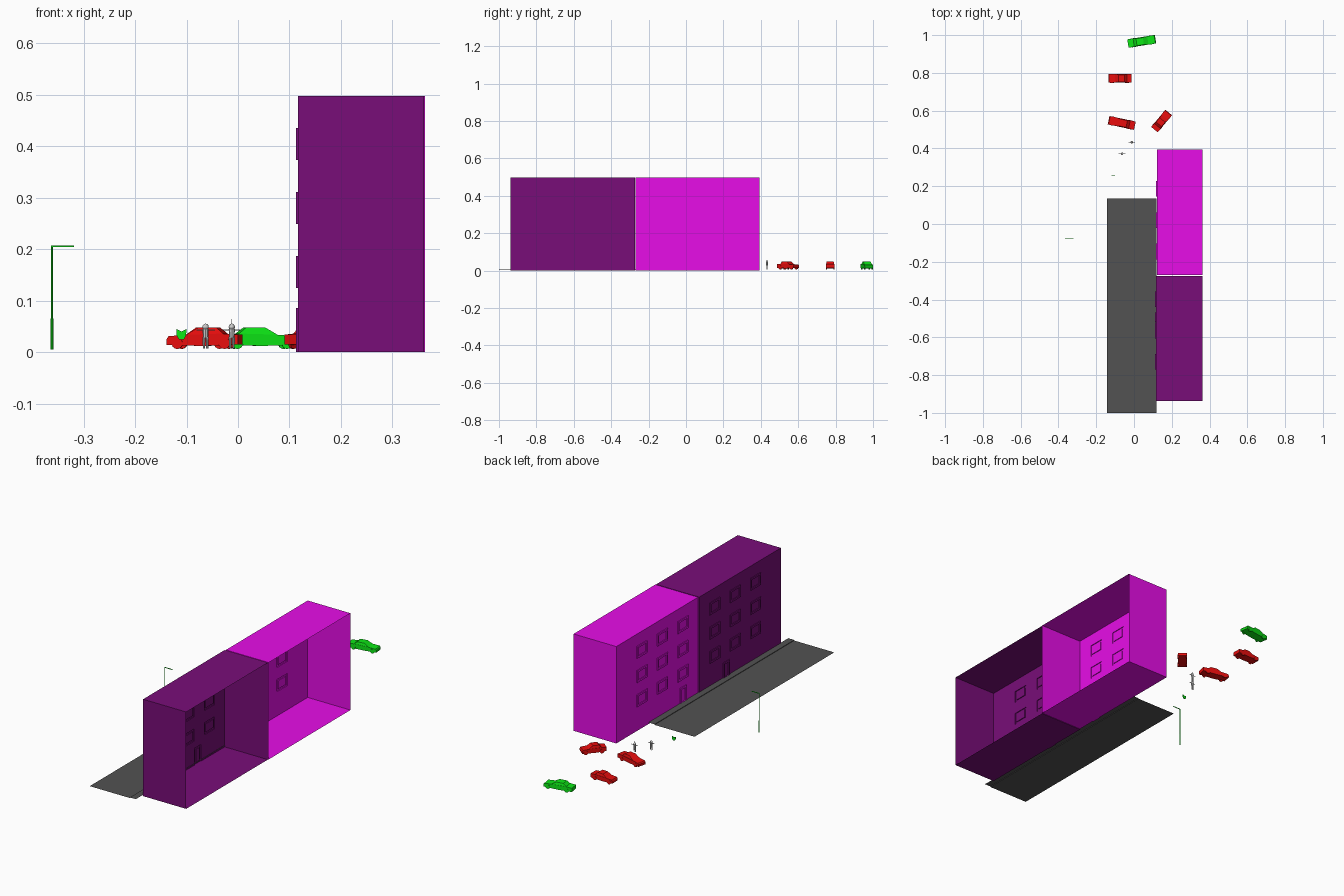
import bpy, bmesh
from math import radians, pi
from mathutils import Matrix, Vector

if "Cube" in bpy.data.objects:
    bpy.data.objects.remove(bpy.data.objects["Cube"])


def material(name, rgb):
    m = bpy.data.materials.new(name)
    m.diffuse_color = (*rgb, 1)
    m.use_nodes = True
    m.node_tree.nodes["Principled BSDF"].inputs["Base Color"].default_value = m.diffuse_color
    return m


MAGENTA = material("magenta", (0.80, 0.004, 0.80))
PURPLE = material("purple", (0.19, 0.004, 0.19))
ASPHALT = material("asphalt", (0.085, 0.085, 0.085))
RED = material("red", (0.80, 0.004, 0.004))
GREEN = material("green", (0.004, 0.80, 0.008))


def finish(bm, name, mat=None, matrix=None):
    me = bpy.data.meshes.new(name)
    bm.to_mesh(me)
    bm.free()
    ob = bpy.data.objects.new(name, me)
    bpy.context.collection.objects.link(ob)
    if mat:
        me.materials.append(mat)
    if matrix:
        ob.matrix_world = matrix
    return ob


def quad(bm, pts):
    return bm.faces.new([bm.verts.new(p) for p in pts])


def box(bm, lo, hi):
    lo, hi = Vector(lo), Vector(hi)
    m = Matrix.Translation((lo + hi) / 2) @ Matrix.Diagonal((*(hi - lo), 1))
    bmesh.ops.create_cube(bm, size=1, matrix=m)


def tube(bm, centre, r1, r2, depth, sides=8, turn=None):
    m = Matrix.Translation(centre) @ (turn or Matrix())
    bmesh.ops.create_cone(bm, cap_ends=True, segments=sides, radius1=r1,
                          radius2=r2, depth=depth, matrix=m)


# Building shell: open at the back (+x), raised frames on the street wall
def building(name, mat, x0, x1, y0, y1, win_start, door):
    bm = bmesh.new()
    h, length = 0.498, y1 - y0
    mid = Vector(((x0 + x1) / 2, (y0 + y1) / 2, h / 2))
    for z in (0, h):
        quad(bm, [(x0, y0, z), (x1, y0, z), (x1, y1, z), (x0, y1, z)])
    for y in (y0, y1):
        quad(bm, [(x0, y, 0), (x1, y, 0), (x1, y, h), (x0, y, h)])
    bm.normal_update()
    for f in bm.faces:
        if f.normal.dot(f.calc_center_median() - mid) < 0:
            f.normal_flip()

    framed = []

    def strip(ys, zs, chosen):
        for i in range(len(ys) - 1):
            for j in range(len(zs) - 1):
                a, b, c, d = ys[i], ys[i + 1], zs[j], zs[j + 1]
                f = quad(bm, [(x0, a, c), (x0, a, d), (x0, b, d), (x0, b, c)])
                if chosen(i, j):
                    framed.append(f)

    top = 0.086
    strip([y0, door, door + 0.05, y1], [0, top], lambda i, j: i == 1)
    ys, zs = [y0], [top]
    for k in range(3):
        a = win_start + k * 0.25
        ys += [y0 + a * length, y0 + (a + 0.125) * length]
        zs += [h * (k + 1) / 4, h * (k + 1.5) / 4]
    strip(ys + [y1], zs + [h], lambda i, j: i % 2 == 1 and j % 2 == 1)
    bmesh.ops.remove_doubles(bm, verts=bm.verts[:], dist=1e-5)
    framed = [f for f in framed if f.is_valid]
    bm.normal_update()
    for thick, depth in ((0, 0.004), (0.010, 0), (0, -0.004)):
        bmesh.ops.inset_individual(bm, faces=framed, thickness=thick,
                                   depth=depth, use_even_offset=True)
    finish(bm, name, mat)


building("magenta_building", MAGENTA, 0.1205, 0.3635, -0.27, 0.394, 0.125, -0.173)
building("purple_building", PURPLE, 0.1165, 0.3615, -0.937, -0.274, 0.25, -0.518)

# Street with a slightly raised pavement beside the buildings
bm = bmesh.new()
section = [(-0.143, 0.006), (0.085, 0.006), (0.085, 0.009), (0.119, 0.009)]
for (xa, za), (xb, zb) in zip(section, section[1:]):
    quad(bm, [(xa, -1, za), (xb, -1, zb), (xb, 0.135, zb), (xa, 0.135, za)])
bmesh.ops.remove_doubles(bm, verts=bm.verts[:], dist=1e-5)
finish(bm, "street", ASPHALT)

# Street lamp: thick base, thin pole, arm
bm = bmesh.new()
tube(bm, (-0.3615, -0.078, 0.035), 0.0026, 0.0026, 0.06)
tube(bm, (-0.3615, -0.078, 0.135), 0.0017, 0.0017, 0.144)
box(bm, (-0.3635, -0.0795, 0.2045), (-0.319, -0.0765, 0.2075))
finish(bm, "street_lamp", GREEN)

# Small green leafy tuft
bm = bmesh.new()
outline = [(-0.120, 0.045), (-0.110, 0.040), (-0.100, 0.045), (-0.101, 0.032),
           (-0.105, 0.025), (-0.115, 0.025), (-0.119, 0.032)]
f = quad(bm, [(x, 0.253, z) for x, z in outline])
bmesh.ops.recalc_face_normals(bm, faces=[f])
out = bmesh.ops.extrude_face_region(bm, geom=[f])["geom"]
bmesh.ops.translate(bm, vec=(0, 0.004, 0),
                    verts=[v for v in out if isinstance(v, bmesh.types.BMVert)])
bmesh.ops.recalc_face_normals(bm, faces=bm.faces[:])
finish(bm, "green_tuft", GREEN)


# Pedestrians: legs, torso, outstretched arms, head
def person(name, x, y, height):
    bm = bmesh.new()
    for s in (-1, 1):
        tube(bm, (s * 0.0032, 0, 0.011), 0.002, 0.003, 0.022)
    tube(bm, (0, 0, 0.029), 0.005, 0.006, 0.017)
    tube(bm, (0, 0, 0.036), 0.0015, 0.0015, 0.036, 6, Matrix.Rotation(pi / 2, 4, 'Y'))
    bmesh.ops.create_uvsphere(bm, u_segments=10, v_segments=6, radius=0.0065,
                              matrix=Matrix.Translation((0, 0, 0.042)))
    if height > 0.05:
        tube(bm, (0, 0, 0.052), 0.001, 0.0005, 0.01, 6)
    finish(bm, name, None, Matrix.Translation((x, y, 0.007)))


person("pedestrian_a", -0.063, 0.372, 0.049)
person("pedestrian_b", -0.012, 0.433, 0.058)


# Cars: extruded side profile, cabin tapered inward, four wheels (front at +x)
def car(name, mat, x, y, length, angle):
    bm = bmesh.new()
    lower = [(-0.5, 0.015), (-0.5, 0.034), (-0.26, 0.036), (0.20, 0.034),
             (0.47, 0.031), (0.5, 0.025), (0.5, 0.014), (0, 0.012)]
    cabin = [(-0.30, 0.035), (-0.19, 0.048), (0.06, 0.048), (0.22, 0.034)]
    for prof, taper in ((lower, 0), (cabin, 0.004)):
        sides = []
        for s in (-1, 1):
            ring = []
            for u, z in prof:
                inset = taper if z > 0.045 else taper * 0.25
                ring.append(bm.verts.new((u * length, s * (0.0225 - inset), z)))
            bm.faces.new(ring)
            sides.append(ring)
        a, b = sides
        for i in range(len(prof)):
            j = (i + 1) % len(prof)
            bm.faces.new((a[i], a[j], b[j], b[i]))
    bmesh.ops.recalc_face_normals(bm, faces=bm.faces[:])
    for u in (-0.31, 0.35):
        for s in (-1, 1):
            tube(bm, (u * length, s * 0.0205, 0.017), 0.0108, 0.0108, 0.006, 14,
                 Matrix.Rotation(pi / 2, 4, 'X'))
    finish(bm, name, mat,
           Matrix.Translation((x, y, 0)) @ Matrix.Rotation(radians(angle), 4, 'Z'))


car("red_car_a", RED, -0.065, 0.535, 0.142, 168)
car("red_car_b", RED, 0.146, 0.545, 0.118, 50)
car("red_car_c", RED, -0.074, 0.771, 0.123, 180)
car("green_car", GREEN, 0.041, 0.967, 0.148, 9)
